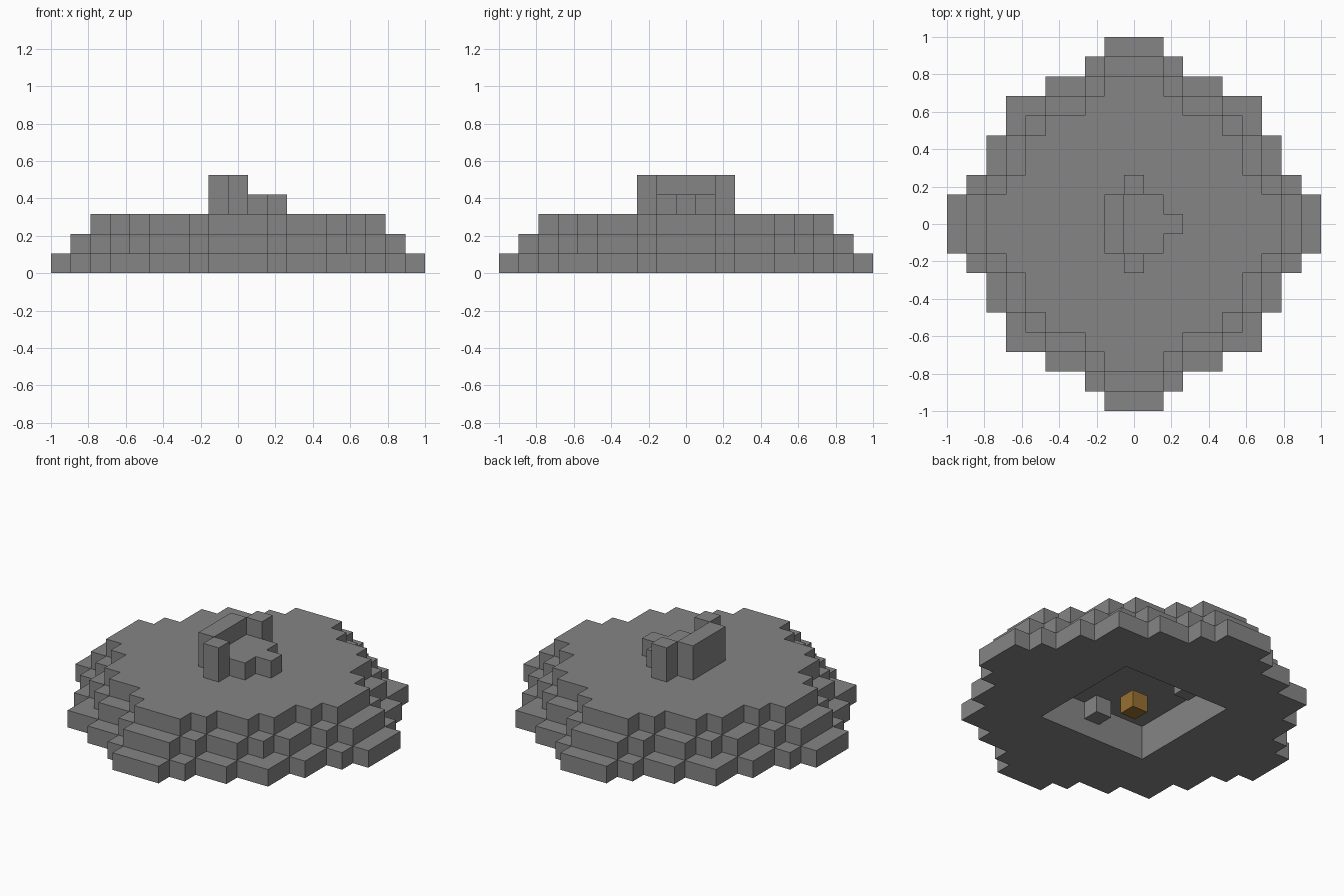
import bpy, bmesh
from mathutils import Vector

cube = bpy.data.objects.get("Cube")
if cube:
    bpy.data.objects.remove(cube, do_unlink=True)

U = 2 / 19  # one block


def material(name, rgb):
    mat = bpy.data.materials.new(name)
    mat.use_nodes = True
    mat.diffuse_color = (*rgb, 1)
    mat.node_tree.nodes["Principled BSDF"].inputs["Base Color"].default_value = (*rgb, 1)
    return mat


grey = material("stone grey", (0.235, 0.235, 0.235))
orange = material("amber", (0.31, 0.16, 0.03))

AXES = [Vector(a) for a in ((1, 0, 0), (0, 1, 0), (0, 0, 1))]


def blocks(name, cells, mat):
    """Outer skin of a set of unit blocks, with flat areas merged."""
    bm = bmesh.new()
    for cell in cells:
        centre = Vector(cell) + AXES[2] / 2
        for i, axis in enumerate(AXES):
            a, b = AXES[(i + 1) % 3] / 2, AXES[(i + 2) % 3] / 2
            for sign in (1, -1):
                n = axis * sign
                if tuple(int(c + d) for c, d in zip(cell, n)) in cells:
                    continue
                mid = centre + n / 2
                corners = [mid - a - b, mid + a - b, mid + a + b, mid - a + b]
                bm.faces.new([bm.verts.new(p * U) for p in corners[::sign]])
    bmesh.ops.remove_doubles(bm, verts=bm.verts, dist=U / 100)
    bmesh.ops.dissolve_limit(bm, angle_limit=0.01, verts=bm.verts, edges=bm.edges)
    mesh = bpy.data.meshes.new(name)
    bm.to_mesh(mesh)
    bm.free()
    mesh.materials.append(mat)
    obj = bpy.data.objects.new(name, mesh)
    bpy.context.collection.objects.link(obj)
    return obj


def box(xs, ys, zs):
    """Cells in inclusive ranges."""
    return {(x, y, z) for x in range(xs[0], xs[1] + 1)
            for y in range(ys[0], ys[1] + 1) for z in range(zs[0], zs[1] + 1)}


# Stepped round body: reach of each row, counted from the middle outwards
tiers = [
    [9, 9, 8, 7, 7, 6, 6, 4, 2, 1],
    [8, 8, 7, 6, 6, 5, 4, 2, 1],
    [7, 7, 6, 5, 5, 4, 2, 1],
]
body = set()
for z, reach in enumerate(tiers):
    for row, r in enumerate(reach):
        for y in {row, -row}:
            body |= box((-r, r), (y, y), (z, z))

# Square chamber open at the bottom, with blocks left on its ceiling
body -= box((-3, 3), (-3, 3), (0, 1))
body |= {(0, -3, 1), (-2, 2, 1)}
blocks("stepped_body", body, grey)

# Top: low platform with a tab, tall back wall, side posts
blocks("top_platform", box((0, 1), (-1, 1), (3, 3)) | {(2, 0, 3)}, grey)
blocks("back_wall", box((-1, -1), (-1, 1), (3, 4)), grey)
for side, y in (("right", -2), ("left", 2)):
    blocks(side + "_post", box((0, 0), (y, y), (3, 4)), grey)

# Amber block in the middle of the chamber
blocks("core_block", {(0, 0, 0)}, orange)
